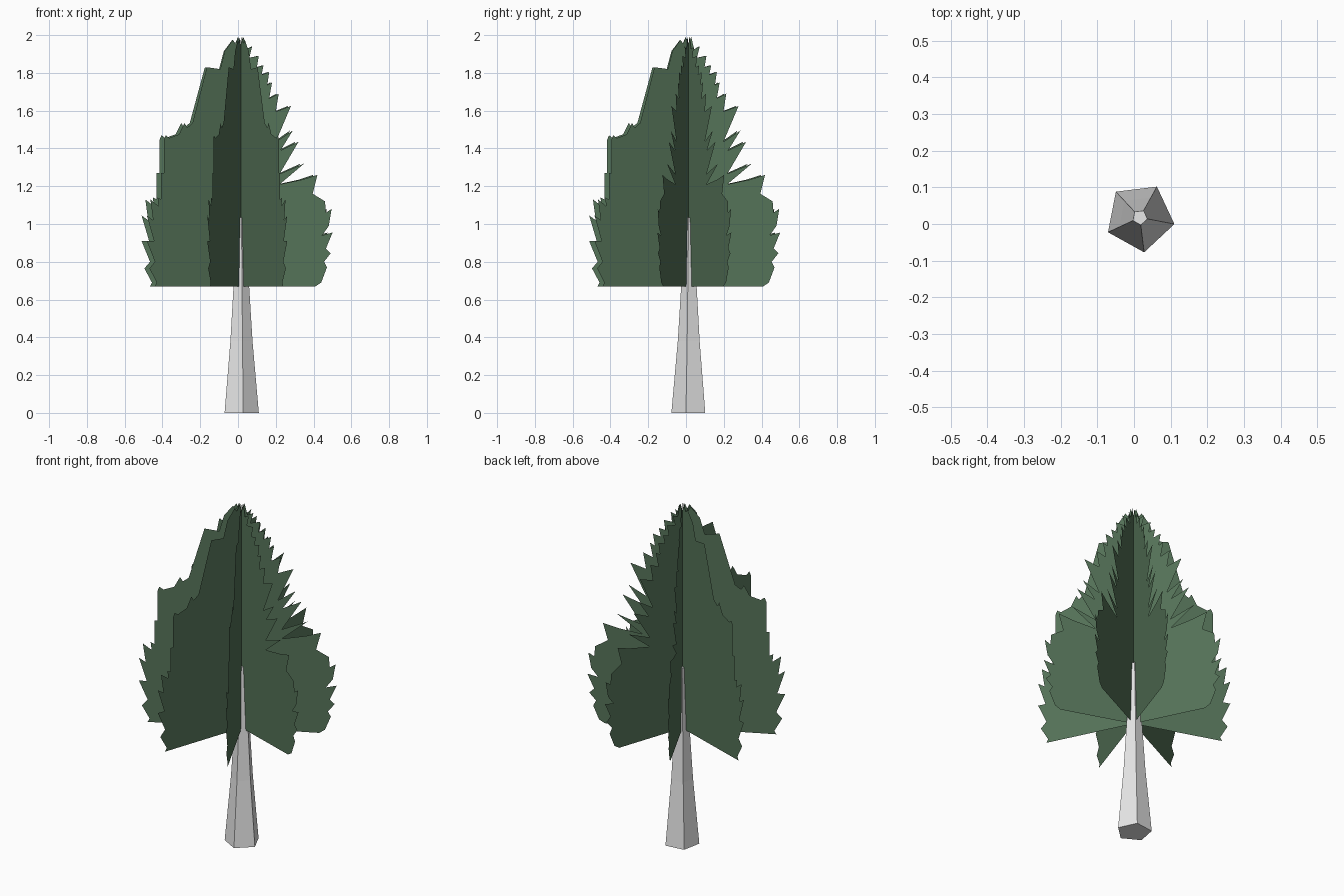
import bpy, bmesh, math
from mathutils import Matrix, Vector

CX, CY = 0.015, 0.013


def material(name, rgb):
    m = bpy.data.materials.new(name)
    m.diffuse_color = (*rgb, 1)
    return m


def make_object(name, bm, mat):
    me = bpy.data.meshes.new(name)
    bm.to_mesh(me)
    bm.free()
    me.materials.append(mat)
    ob = bpy.data.objects.new(name, me)
    bpy.context.collection.objects.link(ob)
    return ob


bark = material("pale_bark", (0.8, 0.8, 0.8))
leaf = material("dark_green_foliage", (0.09, 0.17, 0.098))

# Trunk: tapered five-sided column built from rings
bm = bmesh.new()
rings = []
for z, r in ((0, 0.096), (0.38, 0.062), (1.035, 0.021)):
    rings.append([bm.verts.new((0.016 + r * math.cos(math.radians(a)),
                                0.018 + r * math.sin(math.radians(a)), z))
                  for a in range(-11, 349, 72)])
for lo, hi in zip(rings, rings[1:]):
    for i in range(5):
        j = (i + 1) % 5
        bm.faces.new((lo[i], lo[j], hi[j], hi[i]))
bm.faces.new(rings[0][::-1])
bm.faces.new(rings[-1])
make_object("trunk", bm, bark)

# Foliage silhouette (front-view x, z): toothed side going up, then stepped side going down
toothed = [(.41, .67), (.44, .69), (.47, .77), (.455, .80), (.49, .845), (.465, .87),
           (.50, .955), (.445, .94), (.48, .99), (.495, 1.08), (.465, 1.06), (.46, 1.12),
           (.395, 1.16), (.42, 1.26), (.34, 1.235), (.22, 1.21), (.35, 1.32), (.22, 1.265),
           (.32, 1.435), (.225, 1.39), (.29, 1.495), (.20, 1.435), (.28, 1.625),
           (.20, 1.595), (.215, 1.69), (.165, 1.665), (.18, 1.75), (.155, 1.735),
           (.165, 1.805), (.125, 1.79), (.135, 1.84), (.10, 1.83), (.11, 1.89),
           (.06, 1.88), (.075, 1.94), (.045, 1.925), (.03, 1.99), (.015, 1.95)]
stepped = [(0, 1.99), (-.015, 1.955), (-.03, 1.975), (-.075, 1.915), (-.10, 1.82),
           (-.175, 1.83), (-.255, 1.535), (-.285, 1.51), (-.30, 1.535), (-.33, 1.475),
           (-.385, 1.455), (-.405, 1.47), (-.415, 1.445), (-.415, 1.27), (-.43, 1.27),
           (-.43, 1.13), (-.45, 1.14), (-.445, 1.095), (-.49, 1.13), (-.475, 1.02),
           (-.51, 1.045), (-.47, .91), (-.51, .91), (-.465, .80), (-.495, .765),
           (-.455, .69), (-.465, .67)]

# Four flat crossing cards, an eighth of a turn apart
for k in range(4):
    a = math.radians(-18.7 + 45 * k)
    bm = bmesh.new()
    bm.faces.new([bm.verts.new((CX + (x - CX) / 0.946 * math.cos(a),
                                CY + (x - CX) / 0.946 * math.sin(a), z))
                  for x, z in toothed + stepped])
    make_object(f"foliage_card_{k + 1}", bm, leaf)
